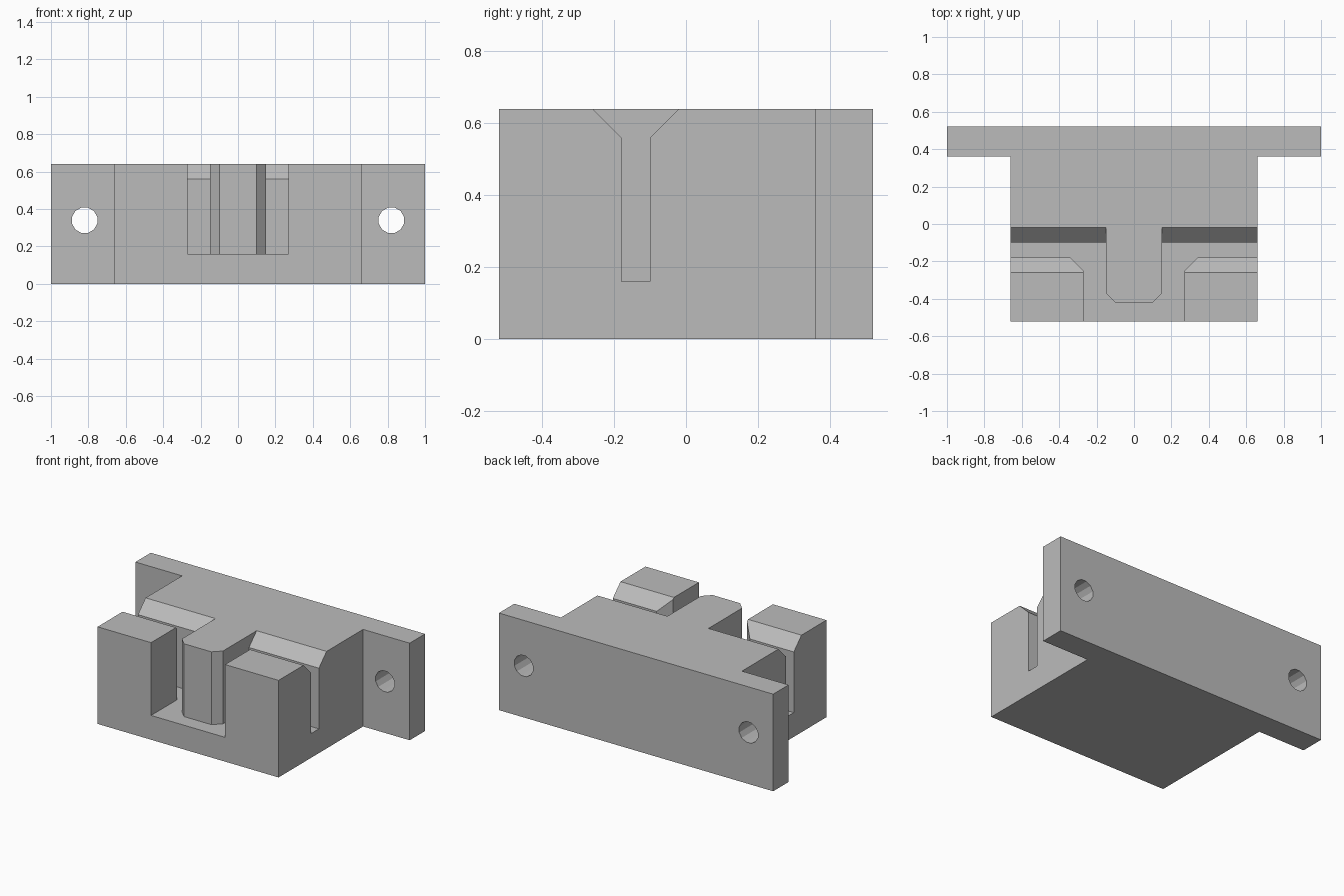
import bpy
import bmesh
import math
from mathutils import Vector

if "Cube" in bpy.data.objects:
    bpy.data.objects.remove(bpy.data.objects["Cube"], do_unlink=True)

grey = bpy.data.materials.new("plain grey")
grey.use_nodes = True
colour = (0.5, 0.5, 0.5, 1)
grey.diffuse_color = colour
grey.node_tree.nodes["Principled BSDF"].inputs["Base Color"].default_value = colour


def prism(name, outline, offset):
    """Extrude a flat outline along an offset."""
    bm = bmesh.new()
    face = bm.faces.new([bm.verts.new(p) for p in outline])
    new = bmesh.ops.extrude_face_region(bm, geom=[face])["geom"]
    verts = [v for v in new if isinstance(v, bmesh.types.BMVert)]
    bmesh.ops.translate(bm, verts=verts, vec=Vector(offset))
    bmesh.ops.recalc_face_normals(bm, faces=bm.faces)
    mesh = bpy.data.meshes.new(name)
    bm.to_mesh(mesh)
    bm.free()
    mesh.materials.append(grey)
    obj = bpy.data.objects.new(name, mesh)
    bpy.context.collection.objects.link(obj)
    return obj


def mirrored(half):
    """Complete a plan outline across x = 0."""
    return half + [(-x, y) for x, y in reversed(half)]


height, floor = 0.64, 0.16
cutters = []

# Block with a wide mounting flange at the back
plan = mirrored([(0.66, -0.52), (0.66, 0.36), (1, 0.36), (1, 0.52)])
body = prism("mounting_block", [(x, y, 0) for x, y in plan], (0, 0, height))

# Front channel around the chamfered central tongue
channel = mirrored([(0.27, -0.6), (0.27, -0.25), (0.34, -0.18), (0.34, -0.14),
                    (0.15, -0.14), (0.15, -0.37), (0.1, -0.42)])
cutters.append(prism("channel_cutter", [(x, y, floor) for x, y in channel], (0, 0, 1)))

# Side slots with flared tops
slot = [(-0.18, floor), (-0.1, floor), (-0.1, 0.56), (-0.02, height),
        (-0.02, 0.8), (-0.26, 0.8), (-0.26, height), (-0.18, 0.56)]

for label, side in (("left", 1), ("right", -1)):
    cutters.append(prism(label + "_slot_cutter",
                         [(side * 0.15, y, z) for y, z in slot], (side * 0.7, 0, 0)))
    # Bolt hole through the flange
    angles = [math.tau * (i + 0.5) / 12 for i in range(12)]
    ring = [(side * 0.82 + 0.07 * math.cos(a), 0.2, 0.34 + 0.07 * math.sin(a))
            for a in angles]
    cutters.append(prism(label + "_hole_cutter", ring, (0, 0.5, 0)))

# Cut everything out of the block
for cutter in cutters:
    mod = body.modifiers.new(cutter.name, 'BOOLEAN')
    mod.operation = 'DIFFERENCE'
    mod.solver = 'EXACT'
    mod.object = cutter
    cutter.hide_render = True
    cutter.hide_viewport = True
